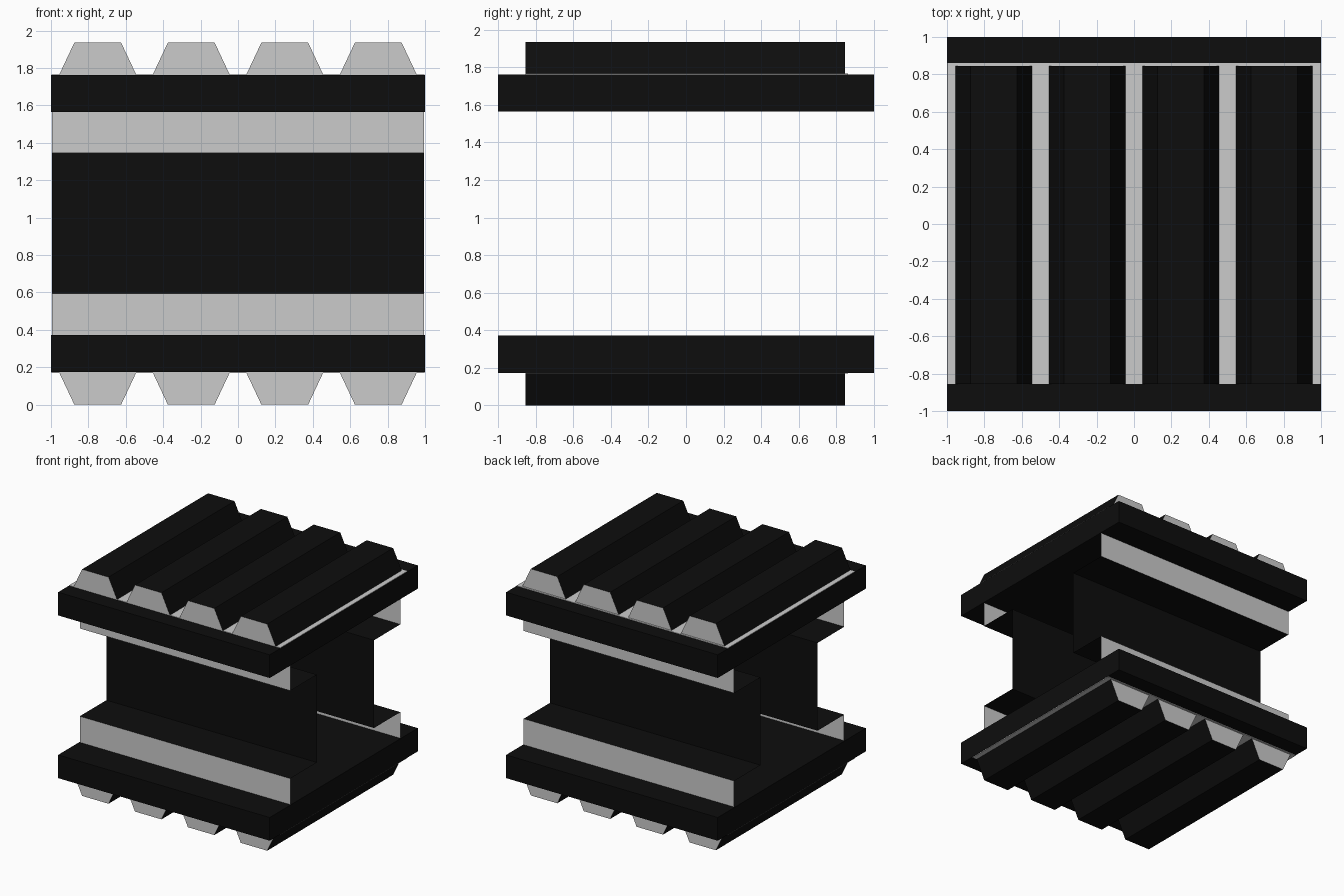
import bpy, bmesh

if "Cube" in bpy.data.objects:
    bpy.data.objects.remove(bpy.data.objects["Cube"])


def material(name, rgb):
    m = bpy.data.materials.new(name)
    m.diffuse_color = (*rgb, 1)
    m.use_nodes = True
    m.node_tree.nodes["Principled BSDF"].inputs["Base Color"].default_value = m.diffuse_color
    return m


BLACK = material("black", (0.004, 0.004, 0.004))
GREY = material("light grey", (0.6, 0.6, 0.6))


def finish(name, bm, mats):
    me = bpy.data.meshes.new(name)
    bm.to_mesh(me)
    bm.free()
    for m in mats:
        me.materials.append(m)
    ob = bpy.data.objects.new(name, me)
    bpy.context.collection.objects.link(ob)
    return ob


def box(name, x, y, z, mat):
    bm = bmesh.new()
    bmesh.ops.create_cube(bm, size=1)
    for v in bm.verts:
        for i, (a, b) in enumerate((x, y, z)):
            v.co[i] = a if v.co[i] < 0 else b
    return finish(name, bm, [mat])


def ridge(name, x, z_base, z_tip):
    """Trapezoid bar along y: dark flanks, light end faces."""
    bm = bmesh.new()
    outline = [(-0.207, z_base), (0.207, z_base), (0.125, z_tip), (-0.125, z_tip)]
    face = bm.faces.new([bm.verts.new((x + px, -0.855, pz)) for px, pz in outline])
    ext = bmesh.ops.extrude_face_region(bm, geom=[face], use_keep_orig=True)
    new = [v for v in ext["geom"] if isinstance(v, bmesh.types.BMVert)]
    bmesh.ops.translate(bm, verts=new, vec=(0, 1.7, 0))
    bmesh.ops.recalc_face_normals(bm, faces=bm.faces)
    for f in bm.faces:
        f.normal_update()
        f.material_index = 1 if abs(f.normal.y) > 0.9 else 0
    return finish(name, bm, [BLACK, GREY])


def side_shell(name, outer, inner):
    """Open stepped sheet: light strips by the slabs, dark ledges and web."""
    profile = [(outer, 0.37), (outer, 0.595), (inner, 0.595),
               (inner, 1.345), (outer, 1.345), (outer, 1.565)]
    bm = bmesh.new()
    rows = [[bm.verts.new((x, y, z)) for y, z in profile] for x in (-0.995, 0.995)]
    for i in range(len(profile) - 1):
        quad = [rows[0][i], rows[1][i], rows[1][i + 1], rows[0][i + 1]]
        f = bm.faces.new(quad if outer < 0 else quad[::-1])
        f.material_index = 1 if i in (0, 4) else 0
    return finish(name, bm, [BLACK, GREY])


# Slabs, each with a thin light plate under its ridges
box("lower_slab", (-1, 1), (-1, 1), (0.174, 0.372), BLACK)
box("upper_slab", (-1, 1), (-1, 1), (1.564, 1.762), BLACK)
box("lower_plate", (-0.998, 0.998), (-0.855, 0.862), (0.169, 0.174), GREY)
box("upper_plate", (-0.998, 0.998), (-0.855, 0.862), (1.762, 1.766), GREY)

# Four ridges on each slab
for i in range(4):
    cx = -0.75 + 0.5 * i
    ridge(f"lower_ridge_{i + 1}", cx, 0.174, 0.0)
    ridge(f"upper_ridge_{i + 1}", cx, 1.762, 1.936)

# Stepped sheets joining the slabs; the ends stay open
side_shell("front_shell", -0.715, -0.355)
side_shell("back_shell", 0.77, 0.415)
